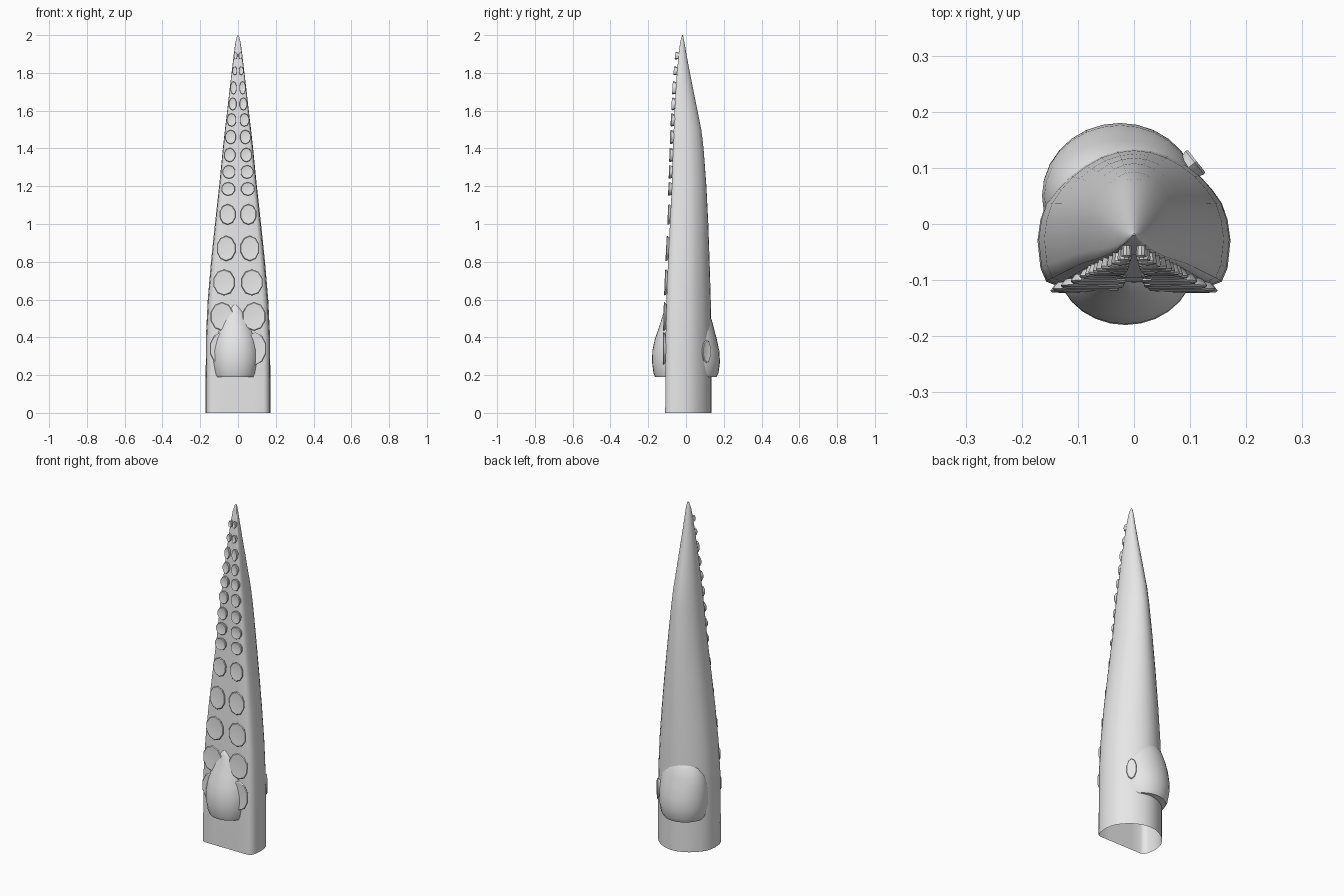
import bpy, bmesh, math
from mathutils import Vector, Matrix

if "Cube" in bpy.data.objects:
    bpy.data.objects.remove(bpy.data.objects["Cube"])

grey = bpy.data.materials.new("plain grey")
grey.diffuse_color = (0.8, 0.8, 0.8, 1)
grey.use_nodes = True
grey.node_tree.nodes["Principled BSDF"].inputs["Base Color"].default_value = grey.diffuse_color


def finish(name, bm, angle):
    bmesh.ops.recalc_face_normals(bm, faces=bm.faces)
    me = bpy.data.meshes.new(name)
    bm.to_mesh(me)
    bm.free()
    ob = bpy.data.objects.new(name, me)
    bpy.context.collection.objects.link(ob)
    me.materials.append(grey)
    bpy.ops.object.select_all(action='DESELECT')
    ob.select_set(True)
    bpy.context.view_layer.objects.active = ob
    bpy.ops.object.shade_smooth_by_angle(angle=math.radians(angle))
    return ob


def loft(bm, rings, cap_start=False, cap_end=True):
    vs = [[bm.verts.new(p) for p in ring] for ring in rings]
    for a, b in zip(vs, vs[1:]):
        n = len(a)
        for i in range(n):
            bm.faces.new((a[i], a[(i + 1) % n], b[(i + 1) % n], b[i]))
    if cap_start:
        bm.faces.new(vs[0])
    if cap_end:
        bm.faces.new(vs[-1])


# Tapering body: z, half width, front y, back y
body_rows = [
    (0, .172, -.11, .135), (.4, .17, -.108, .135), (.6, .16, -.103, .131),
    (.8, .143, -.095, .125), (1.0, .122, -.085, .118), (1.2, .1, -.075, .108),
    (1.4, .08, -.069, .093), (1.5, .069, -.065, .081), (1.6, .057, -.06, .061),
    (1.7, .046, -.055, .041), (1.8, .034, -.048, .021), (1.9, .022, -.039, .002),
    (1.96, .014, -.031, -.008), (1.99, .007, -.024, -.014), (2.0, .002, -.02, -.017)]

# Half cross-section, flat in front and domed behind: fraction of width, depth
half = [(.45, 0), (.8, 0), (.91, .03), (.97, .13), (1, .33), (.97, .48),
        (.91, .6), (.81, .7), (.68, .8), (.53, .88), (.36, .945), (.18, .985)]
section = [(0, 0)] + half + [(0, 1)] + [(-u, v) for u, v in reversed(half)]

bm = bmesh.new()
loft(bm, [[(u * w, f + v * (b - f), z) for u, v in section]
          for z, w, f, b in body_rows])
finish("tapered_body", bm, 50)


def front_y(z):
    for a, b in zip(body_rows, body_rows[1:]):
        if a[0] <= z <= b[0]:
            t = (z - a[0]) / (b[0] - a[0])
            return a[2] + t * (b[2] - a[2])


def add_cup(bm, centre, facing, rx, rz, height):
    """Faceted oval cup that flares outward and has a shallow dished face."""
    out = Vector(facing).normalized()
    side = Vector((0, 0, 1)).cross(out).normalized()
    up = out.cross(side)
    rings = []
    for scale, depth in ((.84, -.02), (.86, 0), (1, height * .75),
                         (.93, height), (.5, height * .85)):
        rings.append([Vector(centre) + out * depth
                      + side * (math.cos(a) * rx * scale)
                      + up * (math.sin(a) * rz * scale)
                      for a in (2 * math.pi * (i + .5) / 10 for i in range(10))])
    loft(bm, rings, cap_start=True)


# Paired cups along the front: z, x offset, half width, half height
cups = [(1.89, .013, .01, .02), (1.81, .017, .013, .023), (1.72, .024, .017, .035),
        (1.635, .028, .021, .034), (1.55, .034, .026, .035), (1.46, .039, .03, .038),
        (1.365, .044, .031, .038), (1.275, .048, .035, .036), (1.185, .052, .037, .036),
        (1.05, .055, .044, .055), (.87, .063, .052, .068), (.69, .074, .059, .07),
        (.51, .085, .063, .077), (.34, .092, .06, .086)]
bm = bmesh.new()
for z, x, rx, rz in cups:
    for s in (-1, 1):
        slope = (front_y(z + .05) - front_y(z - .05)) / .1
        height = .018 if z > 1.1 else .014
        add_cup(bm, (s * x, front_y(z), z), (0, -1, slope), rx, rz, height)
finish("front_cups", bm, 35)

# Small cup beside the rear swelling
bm = bmesh.new()
add_cup(bm, (.099, .102, .325), (.78, .62, 0), .028, .062, .016)
finish("side_cup", bm, 35)


def bulb(name, cx, cy, direction, rows):
    """Swelling with oval rings: z, half width, reach along y."""
    bm = bmesh.new()
    n = 28
    loft(bm, [[(cx + rx * math.cos(2 * math.pi * i / n),
                cy + direction * ry * math.sin(2 * math.pi * i / n), z)
               for i in range(n)] for z, rx, ry in rows], cap_start=True)
    finish(name, bm, 50)


bulb("front_bulb", -.015, -.07, -1,
     [(.19, .105, .094), (.21, .113, .102), (.27, .123, .11), (.33, .123, .108),
      (.39, .112, .095), (.45, .092, .074), (.5, .072, .058), (.54, .05, .047),
      (.57, .025, .036), (.58, .008, .025)])
bulb("rear_bulb", -.025, .05, 1,
     [(.19, .118, .112), (.21, .128, .122), (.27, .139, .13), (.33, .139, .126),
      (.39, .135, .113), (.44, .125, .1), (.49, .105, .087), (.52, .08, .07)])
